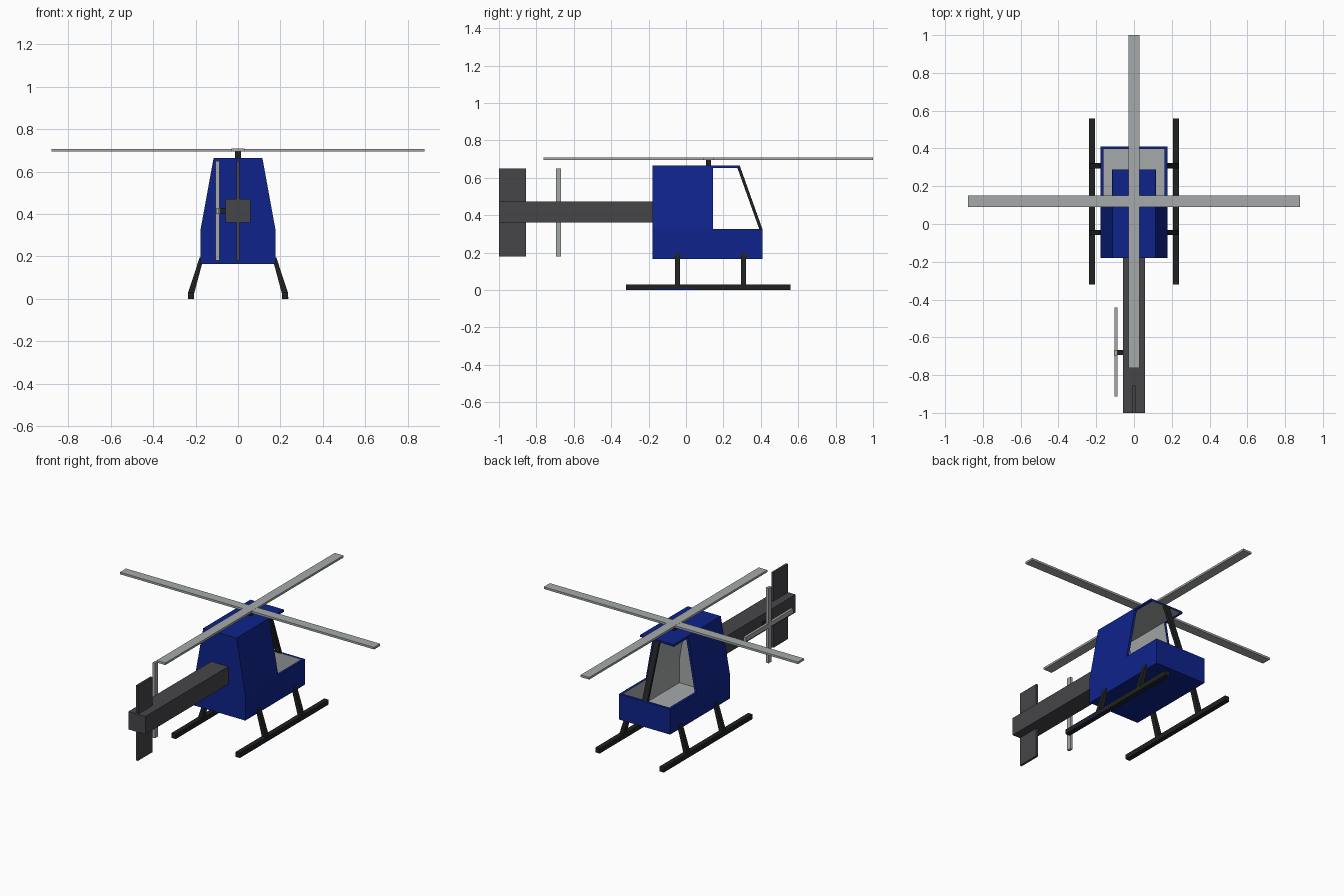
import bpy
import bmesh
from mathutils import Vector

old = bpy.data.objects.get("Cube")
if old:
    bpy.data.objects.remove(old, do_unlink=True)


def material(name, r, g, b):
    m = bpy.data.materials.new(name)
    m.use_nodes = True
    m.diffuse_color = (r, g, b, 1)
    m.node_tree.nodes["Principled BSDF"].inputs["Base Color"].default_value = (r, g, b, 1)
    return m


BLUE = material("body_blue", 0.0045, 0.017, 0.26)
GREY = material("light_grey", 0.38, 0.40, 0.40)
DARK = material("dark_grey", 0.061, 0.061, 0.068)
BLACK = material("near_black", 0.014, 0.016, 0.016)


def prism(name, points, axis, start, end, *mats, index=0):
    """Extrude a profile along x (profile in y, z) or y (profile in x, z)."""
    bm = bmesh.new()
    place = (lambda p: Vector((start, *p))) if axis == "x" else (lambda p: Vector((p[0], start, p[1])))
    base = bm.faces.new([bm.verts.new(place(p)) for p in points])
    step = Vector((end - start, 0, 0)) if axis == "x" else Vector((0, end - start, 0))
    new = bmesh.ops.extrude_face_region(bm, geom=[base], use_keep_orig=True)["geom"]
    bmesh.ops.translate(bm, vec=step, verts=[v for v in new if isinstance(v, bmesh.types.BMVert)])
    bmesh.ops.recalc_face_normals(bm, faces=bm.faces)
    for face in bm.faces:
        face.material_index = index
    mesh = bpy.data.meshes.new(name)
    bm.to_mesh(mesh)
    bm.free()
    for m in mats:
        mesh.materials.append(m)
    obj = bpy.data.objects.new(name, mesh)
    bpy.context.collection.objects.link(obj)
    return obj


def box(name, x, y, z, *mats):
    return prism(name, [(x[0], z[0]), (x[1], z[0]), (x[1], z[1]), (x[0], z[1])], "y", y[0], y[1], *mats)


def cut(target, cutter):
    mod = target.modifiers.new("cut", "BOOLEAN")
    mod.operation = "DIFFERENCE"
    mod.solver = "EXACT"
    mod.object = cutter
    bpy.context.view_layer.objects.active = target
    bpy.ops.object.modifier_apply(modifier=mod.name)
    bpy.data.objects.remove(cutter, do_unlink=True)


def section(bottom, side, shoulder, top, roof):
    half = [(side, bottom), (side, shoulder), (roof, top)]
    return half + [(-x, z) for x, z in reversed(half)]


# Hollow cabin: blue outside, grey lining
cabin = prism("cabin", section(0.165, 0.177, 0.325, 0.665, 0.115), "y", -0.18, 0.41, BLUE, GREY)
cut(cabin, prism("lining_cutter", section(0.18, 0.162, 0.322, 0.653, 0.102), "y", -0.165, 0.396,
                 BLUE, GREY, index=1))
# Open windows at the sides and front, leaving the roof overhang
window = [(0.145, 0.325), (0.6, 0.325), (0.6, 0.8), (0.288, 0.8), (0.288, 0.652), (0.145, 0.652)]
cut(cabin, prism("window_cutter", window, "x", -0.5, 0.5, BLUE, GREY))

# Single centre windscreen pillar
prism("windscreen_pillar", [(0.393, 0.322), (0.41, 0.322), (0.29, 0.658), (0.273, 0.658)],
      "x", -0.018, 0.018, BLACK)

# Main rotor
box("rotor_mast", (-0.013, 0.013), (0.107, 0.133), (0.66, 0.697), BLACK)
box("rotor_blade_across", (-0.88, 0.88), (0.09, 0.15), (0.695, 0.708), GREY)
box("rotor_blade_along", (-0.03, 0.03), (-0.762, 1.0), (0.6955, 0.7085), GREY)

# Tail boom and fin
box("tail_boom", (-0.059, 0.059), (-1.0, -0.175), (0.36, 0.472), DARK)
box("tail_fin", (-0.007, 0.007), (-0.9995, -0.855), (0.18, 0.65), DARK)

# Tail rotor
box("tail_rotor_axle", (-0.1, -0.05), (-0.694, -0.668), (0.402, 0.428), BLACK)
box("tail_rotor_blade_upright", (-0.105, -0.088), (-0.695, -0.667), (0.18, 0.65), GREY)
box("tail_rotor_blade_level", (-0.1045, -0.0885), (-0.912, -0.442), (0.401, 0.429), GREY)

# Skids and struts
for side, s in (("left", 1), ("right", -1)):
    box(side + "_skid", (s * 0.207, s * 0.237), (-0.32, 0.558), (0.0, 0.03), BLACK)
    for end, y in (("front", -0.045), ("back", 0.308)):
        leg = [(0.207, 0.025), (0.237, 0.025), (0.181, 0.195), (0.163, 0.19)]
        prism(f"{side}_{end}_strut", [(s * x, z) for x, z in leg], "y", y - 0.014, y + 0.014, BLACK)

# Thin blue sliver on the left skid
prism("left_skid_stripe", [(-0.3, 0.001), (0.04, 0.001), (0.04, 0.009)], "x", 0.236, 0.238, BLUE)
